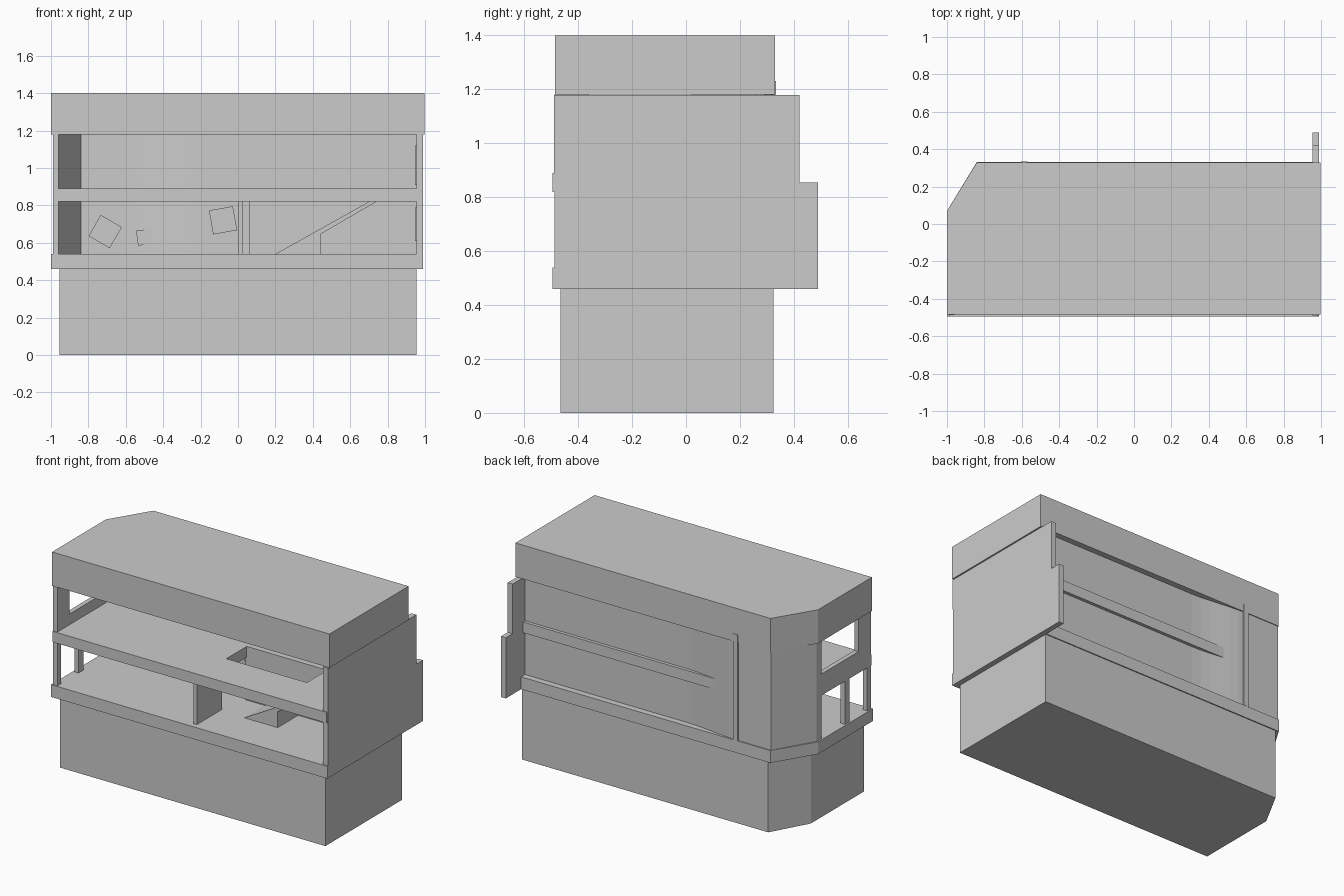
import bpy, bmesh, math
from mathutils import Vector, Matrix

if "Cube" in bpy.data.objects:
    bpy.data.objects.remove(bpy.data.objects["Cube"])


def prism(name, pts, lo, hi, axis='Z'):
    """Extrude a 2D outline along Z (pts = x,y) or along Y (pts = x,z) or X (pts = y,z)."""
    def at(p, h):
        return {'Z': (p[0], p[1], h), 'Y': (p[0], h, p[1]), 'X': (h, p[0], p[1])}[axis]
    bm = bmesh.new()
    face = bm.faces.new([bm.verts.new(at(p, lo)) for p in pts])
    ext = bmesh.ops.extrude_face_region(bm, geom=[face])
    move = Vector(at((0, 0), hi - lo))
    bmesh.ops.translate(bm, vec=move, verts=[v for v in ext['geom'] if isinstance(v, bmesh.types.BMVert)])
    bmesh.ops.recalc_face_normals(bm, faces=bm.faces)
    me = bpy.data.meshes.new(name)
    bm.to_mesh(me)
    bm.free()
    ob = bpy.data.objects.new(name, me)
    bpy.context.collection.objects.link(ob)
    return ob


def box(name, x0, x1, y0, y1, z0, z1):
    return prism(name, [(x0, y0), (x1, y0), (x1, y1), (x0, y1)], z0, z1)


def footprint(x0, x1, y0, y1, cx=-0.84, cy=0.07):
    """Rectangle with the back left corner cut off."""
    return [(x0, y0), (x1, y0), (x1, y1), (cx, y1), (x0, cy)]


# main masses
prism("base_block", footprint(-0.955, 0.955, -0.465, 0.325, -0.82, 0.08), 0, 0.46)
prism("lower_floor_slab", footprint(-1.0, 0.99, -0.495, 0.332), 0.46, 0.54)
prism("roof_block", footprint(-1.0, 0.998, -0.485, 0.33), 1.18, 1.4)

# upper floor with stair opening
upper = prism("upper_floor_slab", footprint(-0.99, 0.985, -0.495, 0.312), 0.82, 0.89)
cutter = box("stair_opening_cutter", 0.07, 0.65, -0.22, -0.01, 0.7, 1.0)
cutter.hide_render = True
cutter.hide_viewport = True
cut = upper.modifiers.new("stair_opening", 'BOOLEAN')
cut.object = cutter
cut.solver = 'EXACT'

# stepped end wall on the right
prism("right_wall", [(-0.487, 0.46), (0.49, 0.46), (0.49, 0.855), (0.42, 0.855),
                     (0.42, 1.178), (-0.49, 1.178)], 0.955, 0.99, 'X')

# back wall with a gentle S-curve and the angled corner
outer = [(-0.99, 0.07), (-0.84, 0.325), (-0.6, 0.325)]
for i in range(1, 7):
    t = i / 6
    outer.append((-0.6 + 0.4 * t, 0.308 + 0.017 * math.cos(math.pi * t)))
outer.append((0.956, 0.291))
inner = [(-0.96, 0.06)] + [(x, y - 0.03) for x, y in outer[1:]]
prism("back_wall", outer + inner[::-1], 0.54, 1.18)
box("back_wall_fin", -0.605, -0.57, 0.3, 0.333, 0.54, 1.23)

# left side posts: name, y range, z range
for name, y0, y1, z0, z1 in [
    ("rear_post_lower", 0.02, 0.07, 0.54, 0.82),
    ("middle_post_lower", -0.27, -0.22, 0.54, 0.82),
    ("front_post_lower", -0.487, -0.45, 0.54, 0.82),
    ("rear_post_upper", 0.02, 0.07, 0.89, 1.18),
    ("front_panel_upper", -0.487, -0.36, 0.89, 1.18),
    ("parapet_upper", -0.36, 0.02, 0.89, 0.96),
]:
    box(name, -0.99, -0.96, y0, y1, z0, z1)

# interior walls and stair
box("partition_wall", 0.0, 0.025, -0.46, -0.2, 0.54, 0.82)
box("stair_back_wall", 0.06, 0.955, -0.01, 0.02, 0.54, 0.82)
prism("stair_ramp", [(0.2, 0.54), (0.44, 0.54), (0.44, 0.645), (0.74, 0.82), (0.70, 0.82)],
      -0.22, -0.01, 'Y')

# tilted pictures on the back wall
for i, (x, z, size, tilt, y) in enumerate([(-0.71, 0.66, 0.13, -30, 0.294),
                                           (-0.5, 0.63, 0.08, 8, 0.29),
                                           (-0.08, 0.72, 0.13, 10, 0.26)]):
    h = size / 2
    rot = Matrix.Rotation(math.radians(tilt), 2)
    pts = [rot @ Vector(p) + Vector((x, z)) for p in [(-h, -h), (h, -h), (h, h), (-h, h)]]
    prism(f"wall_picture_{i + 1}", [tuple(p) for p in pts], y - 0.008, y + 0.005, 'Y')

# panels on the inside of the right wall
box("side_panel_lower", 0.947, 0.956, -0.35, -0.2, 0.61, 0.79)
box("side_panel_upper", 0.947, 0.956, -0.3, -0.1, 0.91, 1.12)
